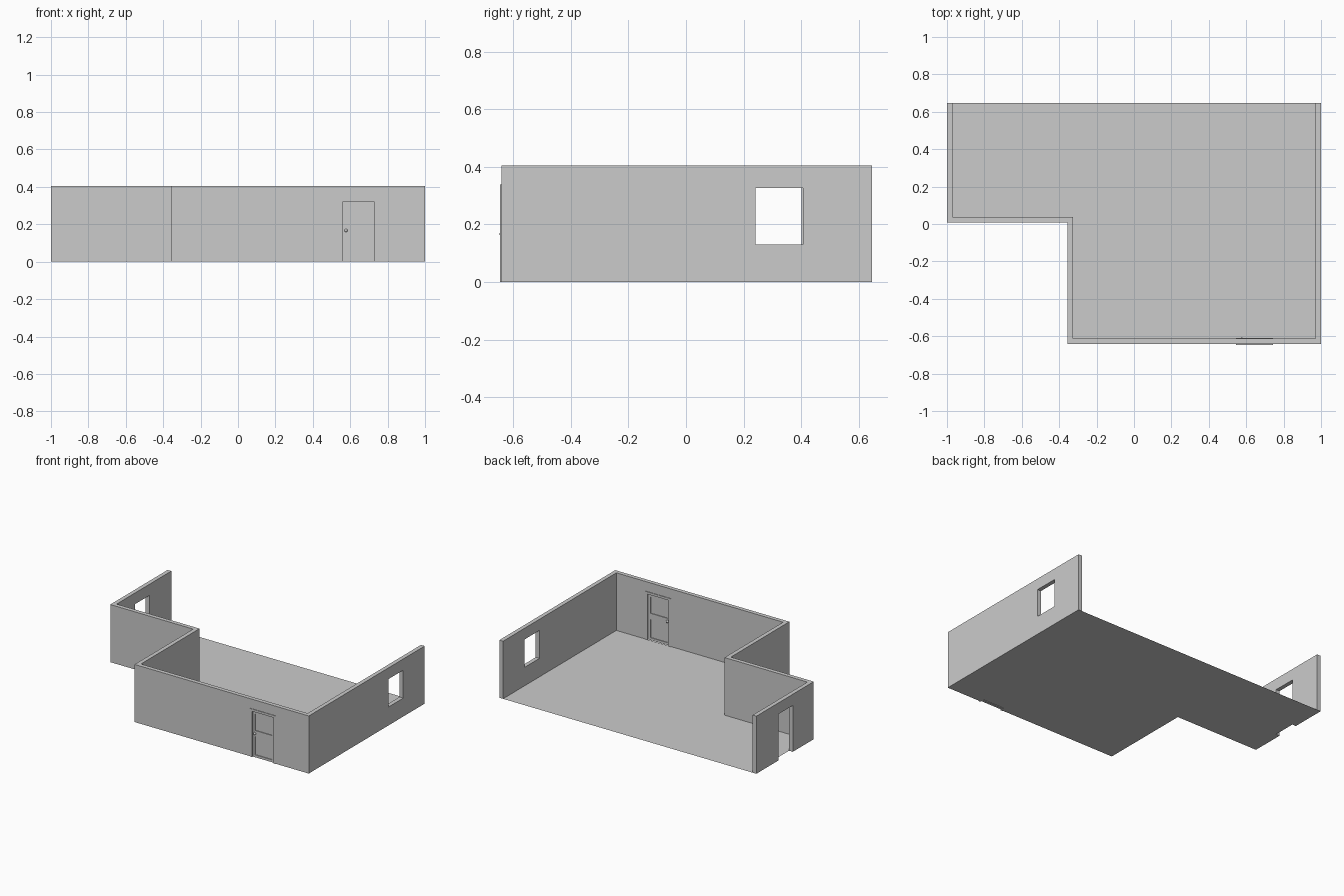
import bpy, bmesh, math
from mathutils import Matrix

if "Cube" in bpy.data.objects:
    bpy.data.objects.remove(bpy.data.objects["Cube"])

grey = bpy.data.materials.new("plain grey")
grey.diffuse_color = (0.6, 0.6, 0.6, 1)
grey.use_nodes = True
grey.node_tree.nodes["Principled BSDF"].inputs["Base Color"].default_value = grey.diffuse_color


def make(name, bm):
    bmesh.ops.recalc_face_normals(bm, faces=bm.faces)
    me = bpy.data.meshes.new(name)
    bm.to_mesh(me)
    bm.free()
    me.materials.append(grey)
    ob = bpy.data.objects.new(name, me)
    bpy.context.collection.objects.link(ob)
    return ob


def box(bm, x0, x1, y0, y1, z0, z1):
    m = Matrix.Translation(((x0 + x1) / 2, (y0 + y1) / 2, (z0 + z1) / 2))
    m = m @ Matrix.Diagonal((x1 - x0, y1 - y0, z1 - z0, 1))
    bmesh.ops.create_cube(bm, size=1, matrix=m)


F, B, T, H = -0.642, 0.646, 0.029, 0.405   # front, back, wall thickness, height
NX, NY = -0.355, 0.009                     # corner of the L-shaped notch

outer = [(-1, B), (-1, NY), (NX, NY), (NX, F), (1, F), (1, B)]
inner = [(-1 + T, B), (-1 + T, NY + T), (NX + T, NY + T),
         (NX + T, F + T), (1 - T, F + T), (1 - T, B)]

# Walls: open-backed L outline extruded upward
bm = bmesh.new()
face = bm.faces.new([bm.verts.new((x, y, 0)) for x, y in outer + inner[::-1]])
ext = bmesh.ops.extrude_face_region(bm, geom=[face])
bmesh.ops.translate(bm, vec=(0, 0, H),
                    verts=[v for v in ext["geom"] if isinstance(v, bmesh.types.BMVert)])
walls = make("walls", bm)

# Openings: side window, side doorway, front door
DX0, DX1, DZ = 0.561, 0.727, 0.322
bm = bmesh.new()
box(bm, 0.9, 1.1, 0.242, 0.407, 0.13, 0.326)
box(bm, -1.1, -0.9, 0.242, 0.402, -0.1, 0.326)
box(bm, DX0, DX1, F - 0.1, F + T + 0.1, -0.1, DZ)
cutter = make("opening_cutter", bm)
cutter.hide_render = True
cutter.hide_viewport = True
mod = walls.modifiers.new("openings", "BOOLEAN")
mod.operation = "DIFFERENCE"
mod.solver = "EXACT"
mod.object = cutter

# Floor inside the walls
bm = bmesh.new()
bm.faces.new([bm.verts.new((x, y, 0)) for x, y in inner])
make("floor", bm)

# Door casing on both sides of the front wall
W, P = 0.016, 0.004
bm = bmesh.new()
for y0, y1 in ((F - P, F), (F + T, F + T + P)):
    box(bm, DX0 - W, DX0, y0, y1, 0, DZ)
    box(bm, DX1, DX1 + W, y0, y1, 0, DZ)
    box(bm, DX0 - W, DX1 + W, y0, y1, DZ, DZ + W)
make("door_casing", bm)

# Door: stiles and rails around two recessed panels
YC = F + T / 2
bm = bmesh.new()
S = 0.017
for x0, x1 in ((DX0, DX0 + S), (DX1 - S, DX1)):
    box(bm, x0, x1, YC - 0.009, YC + 0.009, 0, DZ)
for z0, z1 in ((0, 0.017), (0.145, 0.188), (0.303, DZ)):
    box(bm, DX0 + S, DX1 - S, YC - 0.009, YC + 0.009, z0, z1)
make("door_frame", bm)
bm = bmesh.new()
for z0, z1 in ((0.017, 0.145), (0.188, 0.303)):
    box(bm, DX0 + S, DX1 - S, YC - 0.004, YC + 0.004, z0, z1)
make("door_panels", bm)

# Door knobs on both sides
bm = bmesh.new()
for s in (-1, 1):
    bmesh.ops.create_uvsphere(bm, u_segments=16, v_segments=10, radius=0.009,
                              matrix=Matrix.Translation((0.577, YC + s * 0.0115, 0.167)))
for f in bm.faces:
    f.smooth = True
make("door_knobs", bm)
